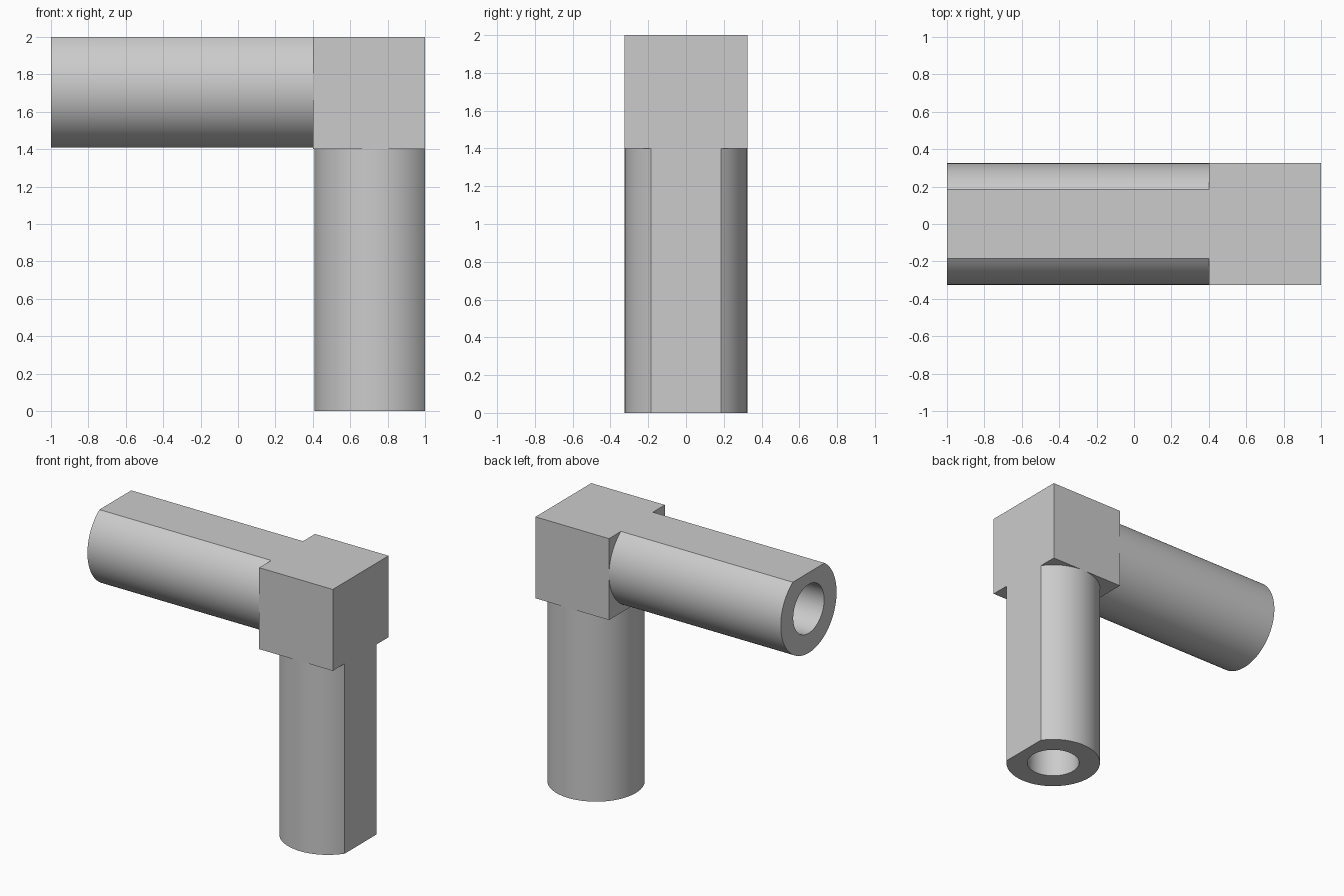
import bpy, bmesh
from math import sin, cos, asin, pi, radians
from mathutils import Matrix, Vector

if "Cube" in bpy.data.objects:
    bpy.data.objects.remove(bpy.data.objects["Cube"])

RADIUS, BORE, FLAT = 0.325, 0.18, 0.267   # tube radius, bore radius, axis-to-flat distance
LENGTH, SIDE = 1.4, 0.6                   # arm length, corner block side
SEGMENTS = 72

grey = bpy.data.materials.new("plain grey")
grey.use_nodes = True
grey.diffuse_color = (0.6, 0.6, 0.6, 1)
grey.node_tree.nodes["Principled BSDF"].inputs["Base Color"].default_value = grey.diffuse_color


def add_object(name, bm, matrix):
    bmesh.ops.recalc_face_normals(bm, faces=bm.faces)
    mesh = bpy.data.meshes.new(name)
    bm.to_mesh(mesh)
    bm.free()
    mesh.transform(matrix)
    mesh.materials.append(grey)
    obj = bpy.data.objects.new(name, mesh)
    bpy.context.collection.objects.link(obj)
    return obj


def flatted_tube(name, matrix):
    """Bored round bar along z with one flat facing +x, its inner end at z = LENGTH."""
    bm = bmesh.new()
    half = asin((RADIUS ** 2 - FLAT ** 2) ** 0.5 / RADIUS)
    angles = [half + (2 * pi - 2 * half) * i / SEGMENTS for i in range(SEGMENTS + 1)]

    def ring(points, z):
        return [bm.verts.new((x, y, z)) for x, y in points]

    outer = [(RADIUS * cos(a), RADIUS * sin(a)) for a in angles]
    inner = [(BORE * cos(2 * pi * i / SEGMENTS), BORE * sin(2 * pi * i / SEGMENTS))
             for i in range(SEGMENTS)]
    ends = []
    for profile in (outer, inner):
        low, high = ring(profile, 0), ring(profile, LENGTH)
        n = len(profile)
        for i in range(n):
            j = (i + 1) % n
            bm.faces.new((low[i], low[j], high[j], high[i]))
        ends.append((low, high))
    # Annular caps at both ends
    for k in (0, 1):
        verts = set(ends[0][k] + ends[1][k])
        edges = [e for e in bm.edges if e.verts[0] in verts and e.verts[1] in verts]
        bmesh.ops.triangle_fill(bm, edges=edges, use_beauty=True)
    obj = add_object(name, bm, matrix)
    bpy.context.view_layer.objects.active = obj
    obj.select_set(True)
    bpy.ops.object.shade_smooth_by_angle(angle=radians(25))
    obj.select_set(False)
    return obj


# Corner block joining the two arms
bm = bmesh.new()
bmesh.ops.create_cube(bm, size=1)
add_object("corner_block", bm, Matrix.Translation((1 - SIDE / 2, 0, 2 - SIDE / 2))
           @ Matrix.Diagonal((SIDE, 2 * RADIUS, SIDE, 1)))

# Upright arm, flat flush with the block's outer side
flatted_tube("upright_arm", Matrix.Translation((1 - FLAT, 0, 0)))

# Level arm, flat flush with the block's top
swap = Matrix(((0, 0, 1, -1), (0, -1, 0, 0), (1, 0, 0, 2 - FLAT), (0, 0, 0, 1)))
flatted_tube("level_arm", swap)
